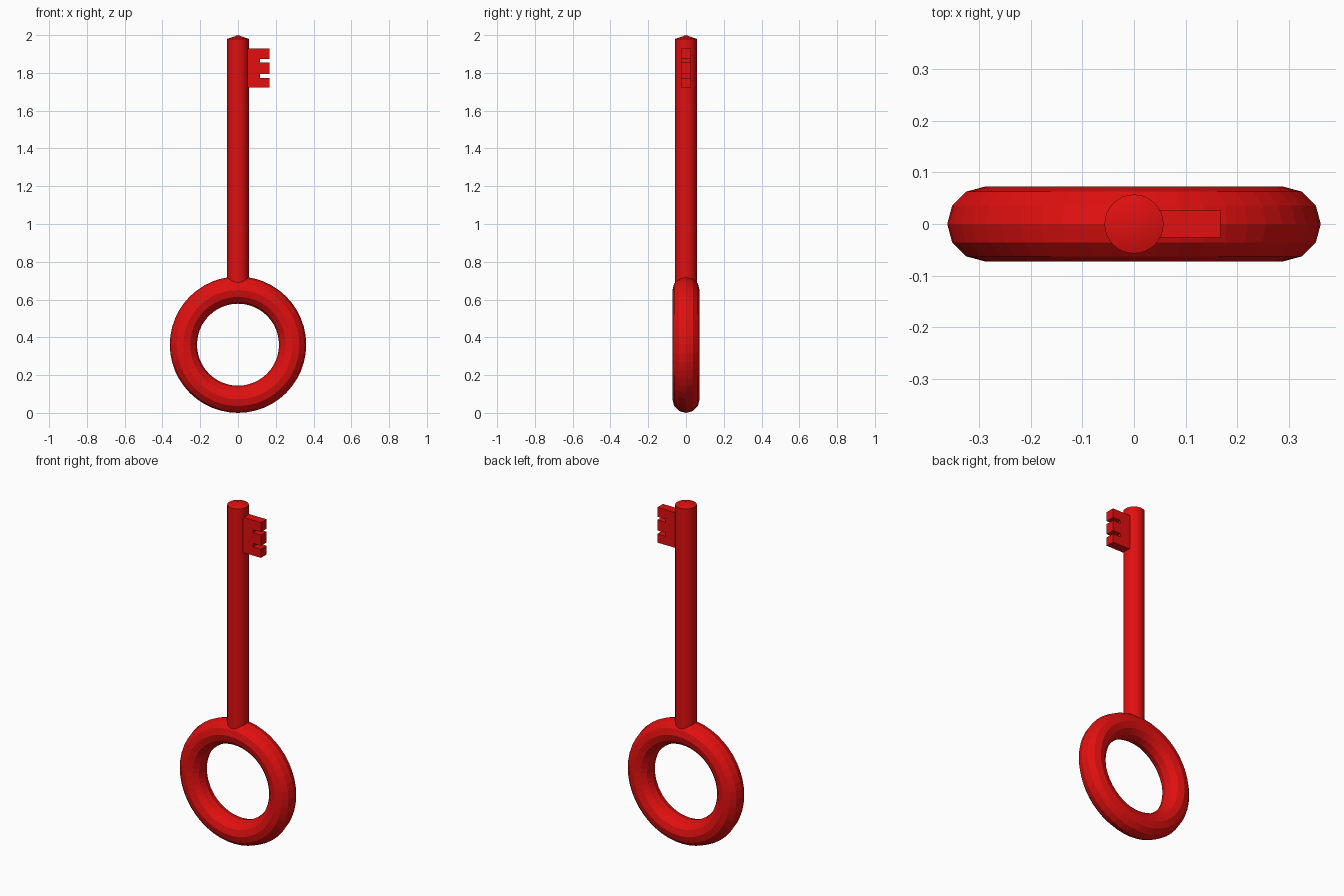
import bpy, bmesh, math

if "Cube" in bpy.data.objects:
    bpy.data.objects.remove(bpy.data.objects["Cube"])

red = bpy.data.materials.new("key red")
red.diffuse_color = (0.75, 0.005, 0.005, 1)
red.use_nodes = True
red.node_tree.nodes["Principled BSDF"].inputs["Base Color"].default_value = red.diffuse_color

# Ring handle
bpy.ops.mesh.primitive_torus_add(major_radius=0.289, minor_radius=0.072,
                                 major_segments=48, minor_segments=12,
                                 location=(0, 0, 0.361),
                                 rotation=(math.pi / 2, 0, 0))
ring = bpy.context.object
ring.name = "ring_handle"
ring.data.materials.append(red)


def mesh_object(name, bm):
    bmesh.ops.recalc_face_normals(bm, faces=bm.faces)
    mesh = bpy.data.meshes.new(name)
    bm.to_mesh(mesh)
    bm.free()
    mesh.materials.append(red)
    obj = bpy.data.objects.new(name, mesh)
    bpy.context.collection.objects.link(obj)
    return obj


# Round shaft with a shallow conical tip
R, BASE, SHOULDER, TIP, N = 0.057, 0.65, 1.98, 2.0, 32
bm = bmesh.new()
rings = [[bm.verts.new((R * math.cos(2 * math.pi * i / N),
                        R * math.sin(2 * math.pi * i / N), z))
          for i in range(N)] for z in (BASE, SHOULDER)]
apex = bm.verts.new((0, 0, TIP))
low, high = rings
bm.faces.new(low[::-1])
for i in range(N):
    j = (i + 1) % N
    bm.faces.new((low[i], low[j], high[j], high[i]))
    bm.faces.new((high[i], high[j], apex))
shaft = mesh_object("shaft", bm)

# Toothed bit: notched outline extruded through its thickness
IN, SLOT, OUT, HALF = 0.03, 0.116, 0.167, 0.026
outline = [(IN, 1.722), (OUT, 1.722)]
for z0, z1 in ((1.773, 1.793), (1.855, 1.873)):
    outline += [(OUT, z0), (SLOT, z0), (SLOT, z1), (OUT, z1)]
outline += [(OUT, 1.928), (IN, 1.928)]
bm = bmesh.new()
face = bm.faces.new([bm.verts.new((x, -HALF, z)) for x, z in outline])
ext = bmesh.ops.extrude_face_region(bm, geom=[face], use_keep_orig=True)
bmesh.ops.translate(bm, vec=(0, 2 * HALF, 0),
                    verts=[g for g in ext["geom"] if isinstance(g, bmesh.types.BMVert)])
bit = mesh_object("toothed_bit", bm)

# Soften the curved shaft side only at shallow angles
bpy.ops.object.select_all(action='DESELECT')
shaft.select_set(True)
bpy.context.view_layer.objects.active = shaft
bpy.ops.object.shade_smooth_by_angle(angle=math.radians(15))
